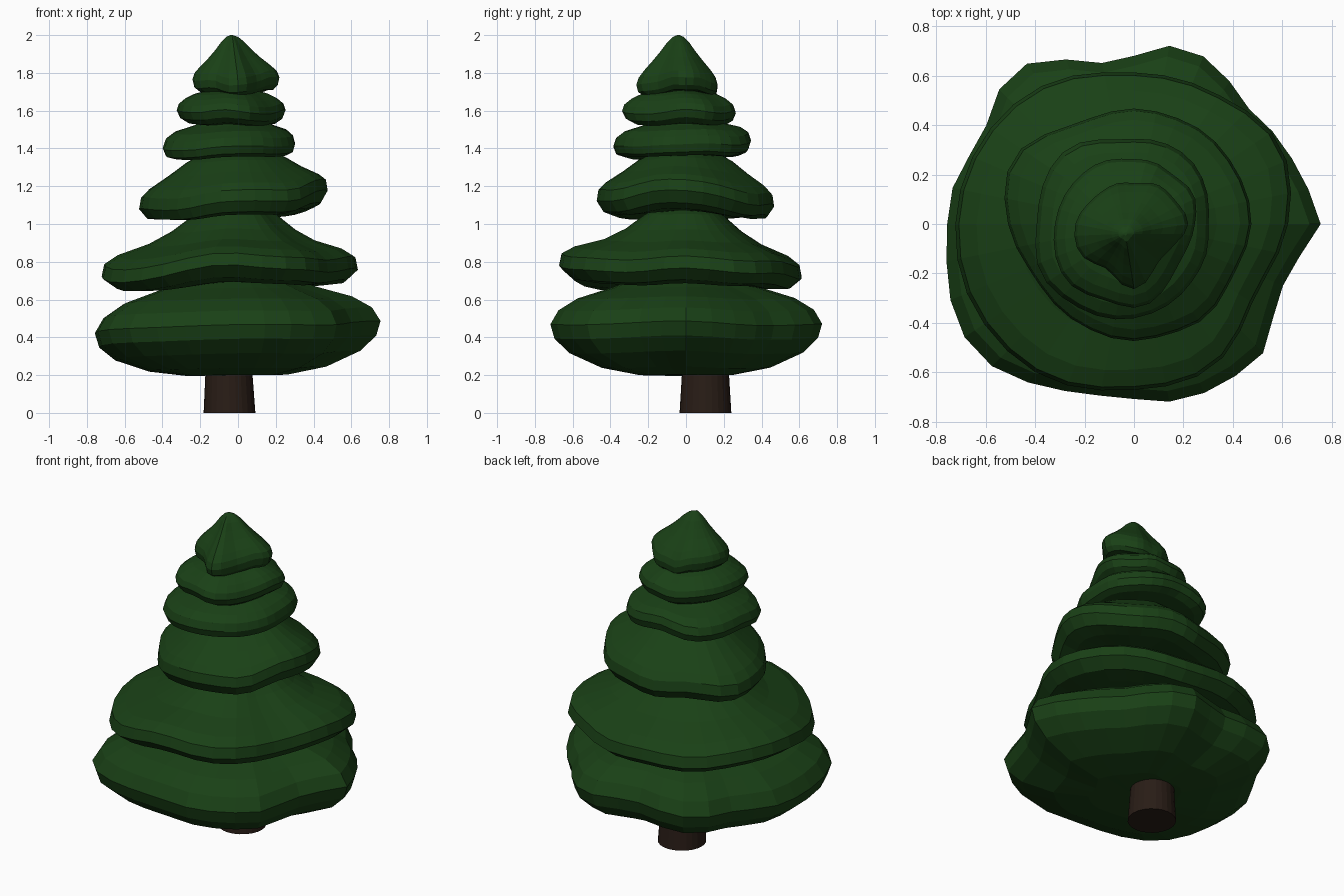
import bpy, bmesh, math, random

random.seed(11)
SEG = 32


def material(name, color):
    m = bpy.data.materials.new(name)
    m.diffuse_color = (*color, 1)
    return m


GREEN = material("needles", (0.010, 0.052, 0.008))
BROWN = material("bark", (0.022, 0.012, 0.008))


def sample(values, a):
    # periodic smooth (Catmull-Rom) lookup of values spread around a circle
    n = len(values)
    t = a / math.tau * n
    i = int(math.floor(t))
    f = t - i
    p0, p1, p2, p3 = (values[(i + k) % n] for k in (-1, 0, 1, 2))
    return p1 + 0.5 * f * (p2 - p0 + f * (2 * p0 - 5 * p1 + 4 * p2 - p3
                                          + f * (3 * (p1 - p2) + p3 - p0)))


def loft(name, rings, mat):
    # skin a stack of equal-sized rings and cap both ends
    bm = bmesh.new()
    loops = [[bm.verts.new(p) for p in r] for r in rings]
    n = len(loops[0])
    for a, b in zip(loops, loops[1:]):
        for i in range(n):
            j = (i + 1) % n
            bm.faces.new((a[i], a[j], b[j], b[i]))
    bm.faces.new(loops[0][::-1])
    bm.faces.new(loops[-1])
    me = bpy.data.meshes.new(name)
    bm.to_mesh(me)
    bm.free()
    me.materials.append(mat)
    ob = bpy.data.objects.new(name, me)
    bpy.context.collection.objects.link(ob)


def tier(name, profile, radii, lift, tip=(0, 0), wobble=0.012):
    # profile: (fraction of rim radius, z), underside first;
    # radii and lift: values evenly spaced around the rim, starting at +x
    rim = [random.uniform(-1, 1) for _ in range(14)]
    sag = [random.uniform(-1, 1) for _ in range(14)]
    rings = []
    widest = max(range(len(profile)), key=lambda k: profile[k][0])
    for k, (f, z) in enumerate(profile):
        s = 1 - f if k > widest else 0
        ring = []
        for i in range(SEG):
            a = i * math.tau / SEG
            r = f * (sample(radii, a) + f * wobble * sample(rim, a))
            h = z + f * f * (sample(lift, a) + wobble * sample(sag, a))
            ring.append((r * math.cos(a) + s * tip[0], r * math.sin(a) + s * tip[1], h))
        rings.append(ring)
    loft(name, rings, GREEN)


# trunk: leaning, tapering
trunk = [(-.045, .103, 0, .137), (-.048, .103, .2, .125), (-.045, .06, .6, .105),
         (-.04, -.03, 1.0, .08), (-.03, -.105, 1.36, .05), (-.03, -.06, 1.75, .02)]
loft("trunk", [[(x + r * math.cos(i * math.tau / 24), y + r * math.sin(i * math.tau / 24), z)
                for i in range(24)] for x, y, z, r in trunk], BROWN)

# foliage tiers, bottom to top
tier("foliage_bottom",
     [(.03, .2), (.35, .2), (.62, .235), (.86, .31), (.97, .385), (1, .46),
      (.94, .535), (.80, .60), (.55, .66), (.3, .73), (.03, .78)],
     [.755, .705, .68, .655, .705, .745, .68, .67, .77, .77, .71, .745,
      .755, .78, .82, .81, .755, .715, .71, .74, .74, .74, .66, .66],
     [.025, 0, .01, -.01, -.04, -.01, .01, .01], wobble=.004)

tier("foliage_second",
     [(.03, .69), (.4, .685), (.72, .67), (.9, .68), (1, .735),
      (.98, .80), (.88, .845), (.65, .90), (.48, .965), (.32, 1.05), (.15, 1.10), (.03, 1.12)],
     [.625, .66, .62, .61, .66, .70, .73, .71, .70, .66, .66, .58],
     [.04, .0, -.03, -.02, -.025, -.02, .04, .0], wobble=.018)

tier("foliage_third",
     [(.03, 1.07), (.4, 1.06), (.75, 1.04), (.92, 1.05), (1, 1.105),
      (.98, 1.165), (.90, 1.205), (.70, 1.27), (.52, 1.335), (.36, 1.375), (.03, 1.40)],
     [.49, .46, .46, .48, .48, .54, .50, .47, .47, .49, .47, .46],
     [.07, .01, -.01, -.01, -.02, -.02, .0, .03], wobble=.018)

tier("foliage_fourth",
     [(.03, 1.37), (.45, 1.36), (.84, 1.355), (.96, 1.37), (1, 1.41),
      (.96, 1.455), (.84, 1.49), (.6, 1.52), (.42, 1.55), (.03, 1.57)],
     [.31, .33, .34, .35, .38, .41, .40, .42, .41, .39, .36, .32],
     [.02, .01, .025, 0, -.01, -.01, -.01, .01], wobble=.014)

tier("foliage_fifth",
     [(.03, 1.52), (.5, 1.52), (.8, 1.53), (.94, 1.555), (1, 1.595),
      (.96, 1.63), (.84, 1.66), (.68, 1.685), (.4, 1.71), (.03, 1.72)],
     [.24, .26, .26, .25, .28, .30, .33, .36, .33, .34, .28, .23],
     [.01, .0, .0, .01, .0, .0, .0, 0], tip=(-.03, -.03), wobble=.013)

tier("foliage_top",
     [(.03, 1.70), (.5, 1.70), (.85, 1.695), (.96, 1.715), (1, 1.755),
      (.95, 1.79), (.82, 1.825), (.6, 1.875), (.42, 1.92), (.28, 1.96), (.14, 1.99), (.03, 2.0)],
     [.22, .20, .19, .165, .185, .20, .23, .24, .21, .26, .19, .19],
     [.03, -.01, -.025, .0, .01, .0, -.015, 0], tip=(-.035, -.04), wobble=.009)
